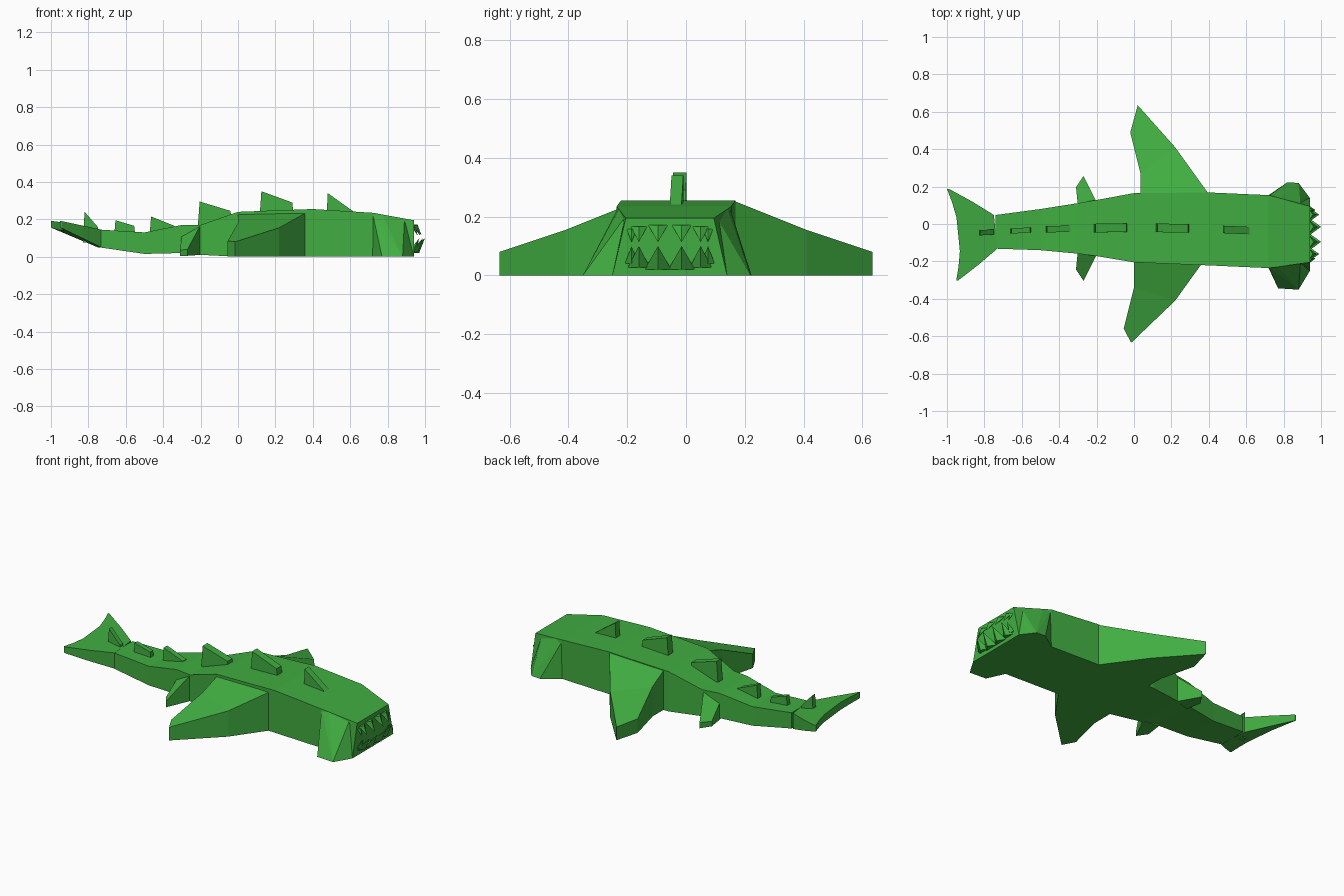
import bpy, bmesh
from math import sin, pi

default_cube = bpy.data.objects.get("Cube")
if default_cube:
    bpy.data.objects.remove(default_cube, do_unlink=True)

green = bpy.data.materials.new("leaf green")
green.use_nodes = True
green.diffuse_color = (.052, .42, .052, 1)
green.node_tree.nodes["Principled BSDF"].inputs["Base Color"].default_value = green.diffuse_color

SIDES = {"left": 1, "right": -1}


def finish(name, bm):
    bmesh.ops.recalc_face_normals(bm, faces=bm.faces)
    mesh = bpy.data.meshes.new(name)
    bm.to_mesh(mesh)
    bm.free()
    mesh.materials.append(green)
    obj = bpy.data.objects.new(name, mesh)
    bpy.context.collection.objects.link(obj)


def loft(name, sections):
    """Skin a row of four-cornered sections and cap both ends."""
    bm = bmesh.new()
    rings = [[bm.verts.new(corner) for corner in section] for section in sections]
    for ring, following in zip(rings, rings[1:]):
        for i in range(4):
            bm.faces.new((ring[i - 1], ring[i], following[i], following[i - 1]))
    bm.faces.new(rings[0])
    bm.faces.new(rings[-1])
    finish(name, bm)


def hull(name, points):
    """Wrap a convex solid around the points."""
    bm = bmesh.new()
    for point in points:
        bm.verts.new(point)
    bmesh.ops.convex_hull(bm, input=bm.verts)
    bmesh.ops.dissolve_limit(bm, angle_limit=.02, verts=bm.verts, edges=bm.edges)
    finish(name, bm)


def spine(x):
    """Sideways position of the gently curved backbone."""
    return -.02 - .04 * x * x


def body_section(x, half, bottom, top, flare=0):
    y, foot = spine(x), half + flare
    return [(x, y - half, top), (x, y + half, top), (x, y + foot, bottom), (x, y - foot, bottom)]


def fin_section(front, rear, bottom, front_top, rear_top):
    return [(*front, front_top), (*rear, rear_top), (*rear, bottom), (*front, bottom)]


# Body, from the tail root to the snout, which widens towards the floor
loft("body", [
    body_section(-.74, .09, .05, .145),
    body_section(-.5, .11, .015, .13),
    body_section(-.3, .135, .02, .17),
    body_section(-.2, .15, .01, .17),
    body_section(0, .185, 0, .24),
    body_section(.4, .195, 0, .255),
    body_section(.72, .195, 0, .235),
    body_section(.94, .15, 0, .195, flare=.045),
])


# Tail flukes: both sides share one outline, sheared a little and rising backwards
def fluke_section(side, span, front, rear):
    corners = []
    for x in (front, rear):
        y = spine(x) + side * span
        rise = -.74 - x
        corners.append((x - .1 * side * span, y, .145 + .2 * rise, .05 + .45 * rise))
    (fx, fy, ftop, flow), (rx, ry, rtop, rlow) = corners
    return [(fx, fy, ftop), (rx, ry, rtop), (rx, ry, rlow), (fx, fy, flow)]


fluke = [(.245, -.965, -.975), (.17, -.85, -.955), (.09, -.74, -.94)]
loft("tail_flukes",
     [fluke_section(SIDES["right"], *row) for row in fluke]
     + [fluke_section(SIDES["left"], *row) for row in reversed(fluke)])

# Pectoral and pelvic fins; the right pectoral trails further back
for label, side in SIDES.items():
    lag = .035 if label == "right" else 0
    back = .035 - lag
    loft(label + "_pectoral_fin", [
        fin_section((.4, .16 * side), (back, .16 * side), 0, .255, .24),
        fin_section((.22, .41 * side), (back, (.27 + 2 * lag) * side), 0, .155, .18),
        fin_section((.02 - lag, .635 * side), (-.02 - lag, (.49 + 2 * lag) * side), 0, .08, .085),
    ])
    middle = spine(-.3)
    loft(label + "_pelvic_fin", [
        fin_section((-.2, middle + .14 * side), (-.3, middle + .12 * side), .01, .17, .12),
        fin_section((-.27, middle + .28 * side), (-.31, middle + .22 * side), .005, .04, .035),
    ])

# Cheeks flaring out at the bottom of the head
for label, side in SIDES.items():
    peak, flare = (.82, .27) if label == "left" else (.77, .3)
    outline = [(.72, .195, 0), (peak, flare, 0), (.88, flare, 0), (.94, .195, 0),
               (.72, .19, .23), (.77, .185, .225), (.89, .155, .2)]
    hull(label + "_cheek", [(x, spine(x) + side * out, z) for x, out, z in outline])


# Dorsal spikes: steep behind, sloping down towards the head
def dorsal_spike(name, rear, length, peak, low, half):
    front, sunk = rear + length, low - .085
    profile = [(rear - .01, sunk), (rear, peak), (front - .01, low), (front, sunk)]
    hull(name, [(x, spine(x) + side * half, z) for x, z in profile for side in SIDES.values()])


dorsal_spike("head_spike", .48, .15, .34, .24, half=.02)
dorsal_spike("shoulder_spike", .125, .175, .35, .29, half=.023)
dorsal_spike("back_spike", -.205, .175, .295, .245, half=.023)
dorsal_spike("hip_spike", -.465, .135, .215, .165, half=.017)
dorsal_spike("rear_spike", -.655, .11, .195, .165, half=.014)
dorsal_spike("tail_spike", -.82, .08, .24, .16, half=.014)


# Teeth: rows that crowd and shrink towards the corners of the mouth
def tooth_row(name, base, tip, bulge, width, reach, count=6):
    face = .938
    for i in range(count):
        t = 2 * i / (count - 1) - 1
        y = spine(face) + .13 * sin(t * pi / 2)
        shrink = 1 - t * t / 2
        half = width * shrink
        root = base + (tip - base) * t * t / 4
        hull(f"{name}_tooth_{i + 1}", [
            (face, y - half, root), (face, y + half, root), (face, y, root + bulge),
            (face + reach * shrink / 2, y, root), (face + reach * shrink, y, tip)])


tooth_row("upper", base=.172, tip=.113, bulge=-.012, width=.034, reach=.045)
tooth_row("lower", base=.02, tip=.1, bulge=.02, width=.046, reach=.063)
